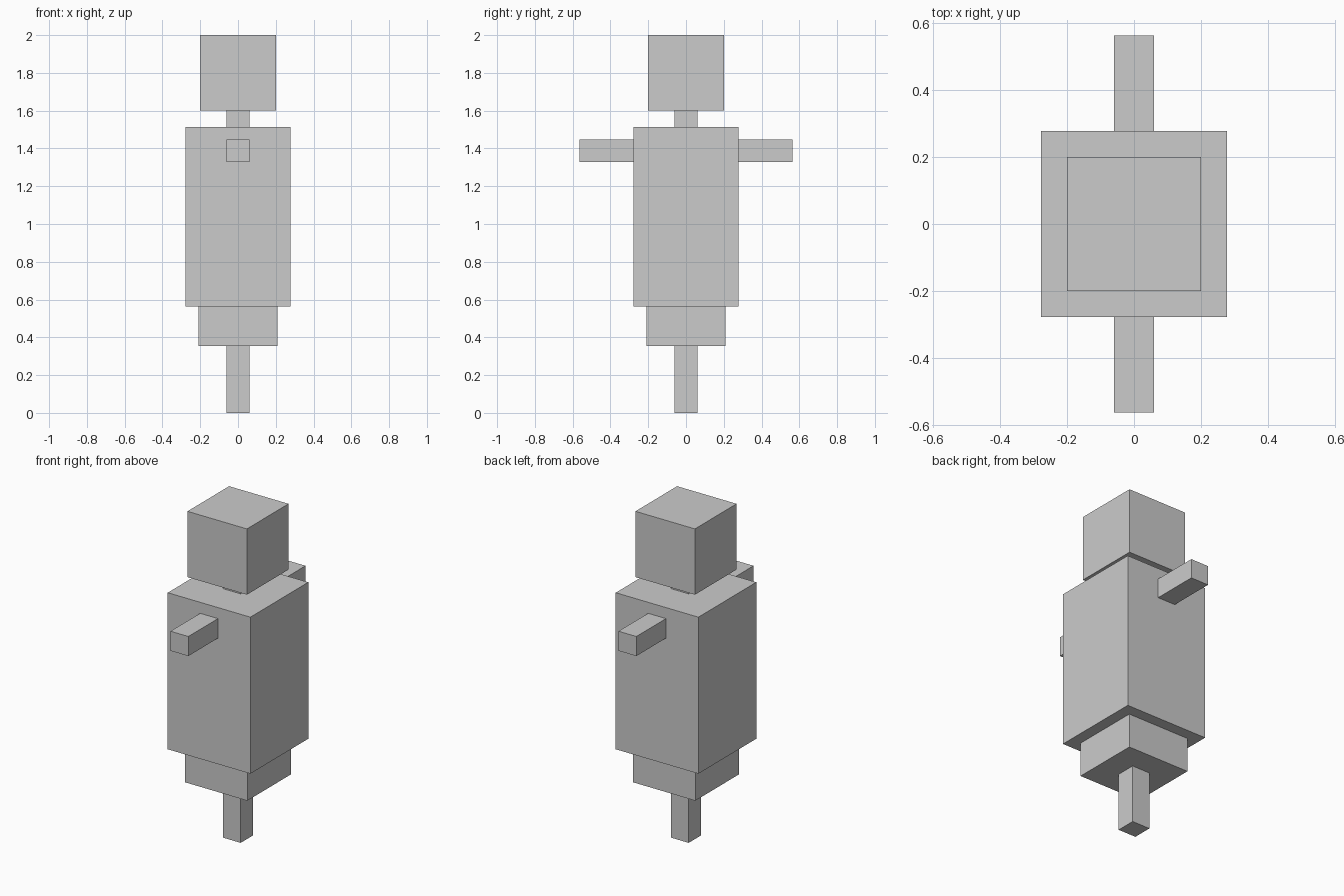
import bpy
import bmesh

if "Cube" in bpy.data.objects:
    bpy.data.objects.remove(bpy.data.objects["Cube"])


def box(name, x, y, z):
    """Axis-aligned box from (min, max) ranges."""
    bm = bmesh.new()
    bmesh.ops.create_cube(bm, size=1.0)
    for v in bm.verts:
        for axis, (lo, hi) in enumerate((x, y, z)):
            v.co[axis] = hi if v.co[axis] > 0 else lo
    mesh = bpy.data.meshes.new(name)
    bm.to_mesh(mesh)
    bm.free()
    obj = bpy.data.objects.new(name, mesh)
    bpy.context.collection.objects.link(obj)
    return obj


# Square body parts stacked on the centre line: half width, bottom, top
stack = {
    "leg": (0.06, 0.0, 0.353),
    "hips": (0.209, 0.353, 0.562),
    "torso": (0.278, 0.562, 1.514),
    "neck": (0.06, 1.514, 1.6),
    "head": (0.2, 1.6, 2.0),
}
for name, (h, bottom, top) in stack.items():
    box(name, (-h, h), (-h, h), (bottom, top))

# Arms reaching out to the front and back
for name, y in (("front_arm", (-0.563, -0.278)), ("back_arm", (0.278, 0.563))):
    box(name, (-0.06, 0.06), y, (1.328, 1.447))
